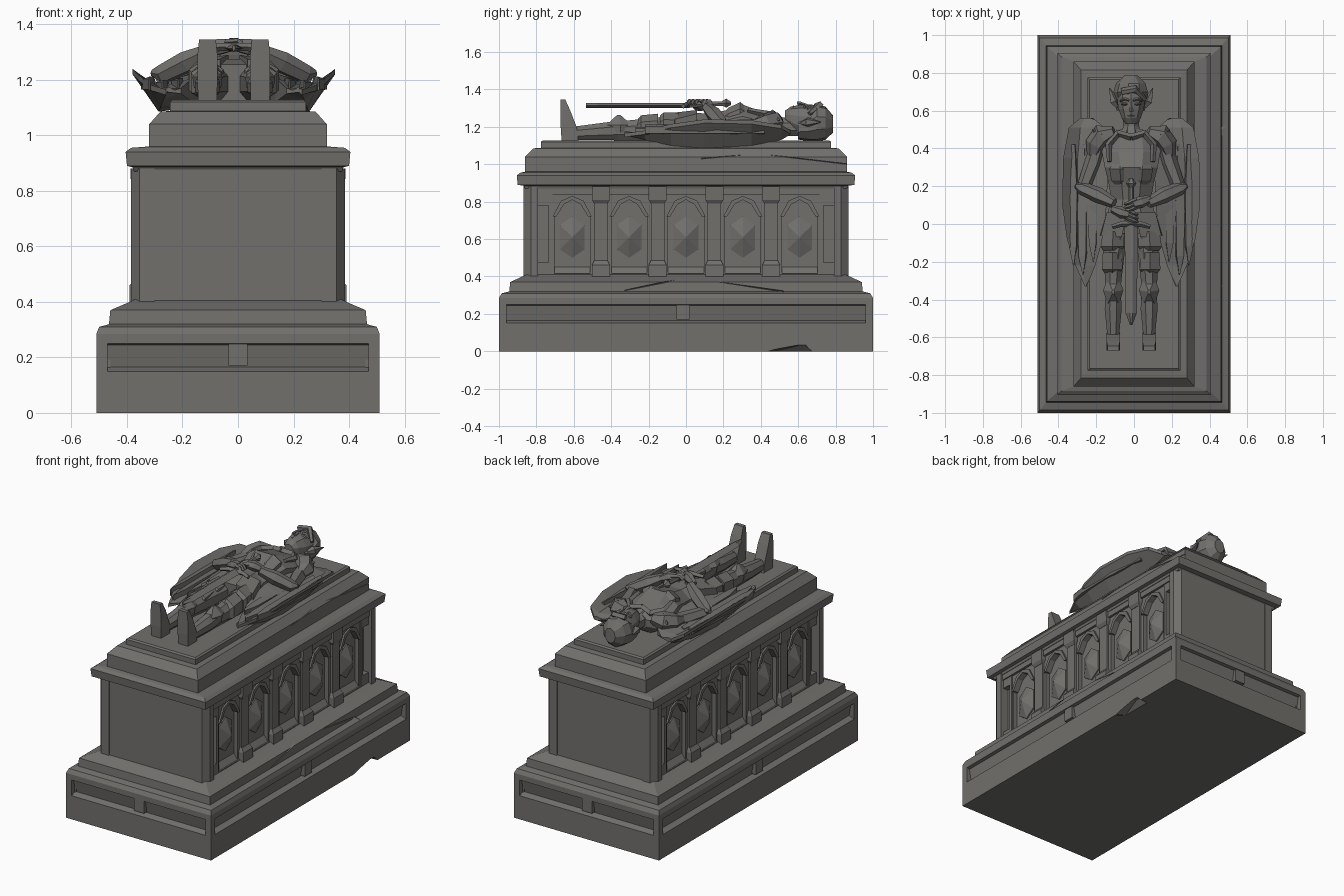
import bpy, bmesh, math
from mathutils import Vector

stone = bpy.data.materials.new("dark grey stone")
stone.diffuse_color = (0.165, 0.16, 0.15, 1)
FX = -0.015  # the effigy lies slightly off centre


def make(name, solids, mirror=False, loc_x=0.0):
    """Each solid is a list of rings; rings are bridged and capped."""
    bm = bmesh.new()
    for rings in solids:
        vs = [[bm.verts.new(p) for p in r] for r in rings]
        n = len(vs[0])
        for a, b in zip(vs, vs[1:]):
            for i in range(n):
                j = (i + 1) % n
                bm.faces.new((a[i], a[j], b[j], b[i]))
        bm.faces.new(vs[0][::-1])
        bm.faces.new(vs[-1])
    bmesh.ops.recalc_face_normals(bm, faces=bm.faces[:])
    me = bpy.data.meshes.new(name)
    bm.to_mesh(me)
    bm.free()
    me.materials.append(stone)
    ob = bpy.data.objects.new(name, me)
    bpy.context.collection.objects.link(ob)
    ob.location.x = loc_x
    if mirror:
        ob.modifiers.new("mirror", 'MIRROR').use_axis[0] = True
    return ob


def box(x0, x1, y0, y1, z0, z1):
    return [[(x0, y0, z), (x1, y0, z), (x1, y1, z), (x0, y1, z)] for z in (z0, z1)]


def stack(levels):
    """Rectangular moulding from (half x, half y, z) levels."""
    return [[(-a, -b, z), (a, -b, z), (a, b, z), (-a, b, z)] for a, b, z in levels]


def plate(outline, x0, x1):
    """Outline in (y, z) extruded along x."""
    return [[(x, y, z) for y, z in outline] for x in (x0, x1)]


def body(sections, n=8):
    """Loft along y from (y, x, z, rx, rz) sections."""
    out = []
    for y, x, z, rx, rz in sections:
        k = 1 / math.cos(math.pi / n)
        out.append([(x + rx * k * math.cos(2 * math.pi * (i + .5) / n), y,
                     z + rz * k * math.sin(2 * math.pi * (i + .5) / n)) for i in range(n)])
    return out


def limb(pts, n=6):
    """Tube through (x, y, z, radius) points."""
    P = [Vector(p[:3]) for p in pts]
    out = []
    for i, p in enumerate(P):
        q = (P[min(i + 1, len(P) - 1)] - P[max(i - 1, 0)]).to_track_quat('Z', 'Y')
        r = pts[i][3]
        out.append([p + q @ Vector((r * math.cos(2 * math.pi * k / n), r * math.sin(2 * math.pi * k / n), 0))
                    for k in range(n)])
    return out


def cut(ob, solid):
    c = make(ob.name + " cutter", [solid])
    c.hide_render = True
    c.hide_viewport = False
    c.display_type = 'WIRE'
    m = ob.modifiers.new("cut", 'BOOLEAN')
    m.operation, m.solver, m.object = 'DIFFERENCE', 'EXACT', c


# Plinth with a sunk band, chipped lower edge
plinth = make("plinth", [stack([(.51, 1, 0), (.51, 1, .15), (.475, .965, .165), (.49, .98, .245), (.51, 1, .25),
                                (.51, 1, .285), (.50, .985, .31), (.48, .965, .315), (.465, .945, .32),
                                (.46, .94, .37), (.39, .875, .40), (.37, .85, .41)])])
cut(plinth, [[(.44, .38, -.02), (.6, .36, -.02), (.6, .70, -.02), (.44, .69, -.02)],
             [(.49, .60, .03), (.6, .60, .05), (.6, .64, .05), (.49, .64, .03)]])

# Posts and centre blocks framing the sunk band
posts = []
for s in (-1, 1):
    posts += [box(.47, .51, *sorted((s * 1.0, s * .96)), .14, .26),
              box(.46, .50, *sorted((s * .97, s * .96)), .14, .26),
              box(0, .035, *sorted((s * .94, s * .995)), .17, .25)]
posts.append(box(.46, .505, -.05, .02, .17, .25))
make("plinth_posts", posts, True)

# Chest core with chamfered corner posts
make("chest_core", [stack([(.33, .865, .38), (.33, .865, .90)])])
ends = []
for s in (-1, 1):
    prof = [(.30, .79), (.385, .79), (.385, .83), (.355, .87), (.30, .87)]
    ends.append([[(x, s * y, z) for x, y in prof] for z in (.39, .88)])
make("chest_corner_posts", ends, True)

# Arcade on both long sides: bands, pilasters, arches and gems
make("chest_bands", [box(.3, .372, -.8, .8, .835, .885), box(.3, .365, -.8, .8, .385, .415)], True)
pil = []
for y in (-.455, -.152, .152, .455):
    pil += [box(.3, .37, y - .036, y + .036, .40, .86),
            [[(.3, y - w, z), (x, y - w, z), (x, y + w, z), (.3, y + w, z)]
             for z, w, x in ((.385, .048, .39), (.46, .048, .39), (.485, .036, .372))],
            [[(.3, y - w, z), (x, y - w, z), (x, y + w, z), (.3, y + w, z)]
             for z, w, x in ((.79, .036, .372), (.81, .048, .385), (.88, .048, .388))]]
make("pilasters", pil, True)

arches, gems, side = [], [], []
for k in range(-2, 3):
    c = k * .304
    for s in (-1, 1):
        q = lambda pts: [(c + s * y, z) for y, z in pts]
        arches += [plate(q([(.095, .41), (.125, .41), (.125, .72), (.095, .72)]), .32, .357),
                   plate(q([(.095, .72), (.125, .72), (.125, .84), (0, .84), (0, .815), (.05, .79)]), .32, .357),
                   plate(q([(.085, .72), (.105, .72), (.06, .805), (.045, .785)]), .32, .368),
                   plate(q([(0, .81), (.045, .785), (.06, .805), (0, .83)]), .32, .368)]
    o = [(0, .11), (.066, .065), (.066, -.065), (0, -.11), (-.066, -.065), (-.066, .065)]
    gems.append([[(x, c + y * f, .61 + z * f) for y, z in o] for x, f in ((.32, 1), (.338, 1), (.375, .06))])
    arches.append([[(.32, c - .1, .41), (.36, c - .1, .41), (.33, c - .1, .45)],
                   [(.32, c + .1, .41), (.36, c + .1, .41), (.33, c + .1, .45)]])
for s in (-1, 1):
    side += [box(.32, .365, *sorted((s * .715, s * .735)), .41, .84),
             box(.32, .365, *sorted((s * .72, s * .80)), .41, .475),
             box(.32, .365, *sorted((s * .72, s * .80)), .78, .84)]
make("niche_arches", arches, True)
make("niche_gems", gems, True)
make("end_panel_frames", side, True)

# Cornice and stepped lid
lid = make("lid", [stack([(.375, .86, .87), (.38, .87, .885), (.40, .90, .89), (.405, .905, .94), (.385, .885, .955),
                          (.32, .86, .96), (.32, .86, 1.04), (.28, .815, 1.085), (.245, .775, 1.088),
                          (.245, .775, 1.12), (.235, .765, 1.128)])])

# Cracks through the right side of lid and plinth
for ob, a, b in ((lid, (.325, .08, 1.03), (.325, .42, 1.06)), (lid, (.325, .40, 1.055), (.325, .87, 1.0)),
                 (plinth, (.47, -.33, .325), (.45, -.04, .385)), (plinth, (.47, .18, .37), (.46, .52, .32))):
    a, b = Vector(a), Vector(b)
    cut(ob, [[p + Vector(d) for d in ((-.015, 0, 0), (.03, 0, .008), (.03, 0, -.008))] for p in (a, b)])

# Wings: bowl-shaped loft along y, with three staggered feathers
wing = []
for y, xi, xo, zl, zo in ((.56, .20, .27, 1.16, 1.18), (.51, .14, .33, 1.13, 1.21), (.35, .12, .36, 1.10, 1.235),
                          (.10, .13, .365, 1.085, 1.24), (-.08, .15, .34, 1.10, 1.215),
                          (-.22, .19, .295, 1.13, 1.18), (-.33, .235, .245, 1.155, 1.165)):
    w = xo - xi
    wing.append([(xi, y, zl + .02), (xi + w * .6, y, zl), (xo, y, zo - .02), (xo, y, zo),
                 (xi + w * .68, y, (zl + zo) / 2 + .015), (xi, y, zo - .01)])
feathers = []
for x, y0, y1, z in ((.20, .40, -.20, 1.185), (.255, .42, -.27, 1.178), (.305, .42, -.22, 1.19)):
    feathers.append([[(x - w, y, z - .03), (x + w, y, z - .025), (x + w, y, z + .012), (x - w * .6, y, z + .022)]
                     for y, w in ((y0, .012), ((y0 + y1) / 2 + .05, .03), (y1 + .1, .024), (y1, .003))])
make("wings", [wing], True, FX)
make("wing_feathers", feathers, True, FX)

# Torso, waist and neck
make("torso", [body([(.50, 0, 1.20, .06, .05), (.46, 0, 1.195, .14, .07), (.38, 0, 1.20, .155, .09),
                     (.30, 0, 1.21, .14, .11), (.22, 0, 1.20, .12, .09), (.13, 0, 1.19, .105, .08),
                     (.04, 0, 1.19, .13, .085), (-.05, 0, 1.18, .14, .075)])], loc_x=FX)
make("neck", [body([(.46, 0, 1.21, .055, .06), (.52, 0, 1.20, .042, .05), (.60, 0, 1.20, .045, .05)])], loc_x=FX)
make("breastplate", [body([(.33, .06, 1.25, .035, .045), (.29, .06, 1.26, .055, .062),
                           (.23, .055, 1.24, .05, .055), (.19, .05, 1.23, .02, .03)], 6)], True, FX)
make("collar", [limb([(.0, .46, 1.275, .018), (.07, .48, 1.26, .02), (.12, .42, 1.27, .018),
                      (.115, .33, 1.29, .012)], 4)], True, FX)
make("belt_plates", [[[(.02, .06, 1.25), (.13, .06, 1.22), (.13, .06, 1.27), (.02, .06, 1.29)],
                      [(.05, -.07, 1.24), (.165, -.06, 1.20), (.16, -.06, 1.24), (.05, -.07, 1.275)]]], True, FX)

# Head with cropped hair, pointed ears and face
make("head", [body([(.53, 0, 1.255, .03, .03), (.56, 0, 1.245, .05, .06), (.61, 0, 1.23, .068, .083),
                    (.67, 0, 1.225, .075, .09), (.73, 0, 1.22, .07, .08), (.765, 0, 1.215, .04, .05)], 10)], loc_x=FX)
make("hair", [body([(.60, 0, 1.195, .072, .06), (.66, 0, 1.205, .085, .078), (.70, 0, 1.22, .088, .095),
                    (.745, 0, 1.22, .075, .085), (.785, 0, 1.215, .035, .045)], 9),
              limb([(-.05, .70, 1.31, .02), (.02, .715, 1.318, .02), (.075, .66, 1.27, .012)], 5)], loc_x=FX)
make("ears", [limb([(.07, .62, 1.22, .012), (.09, .65, 1.225, .026), (.115, .72, 1.225, .002)], 5)], True, FX)
make("face", [limb([(0, .595, 1.322, .013), (0, .61, 1.325, .01), (0, .66, 1.312, .005)], 4),
              limb([(-.022, .572, 1.298, .004), (0, .574, 1.308, .007), (.022, .572, 1.298, .004)], 4)], loc_x=FX)
make("brows", [limb([(.01, .655, 1.313, .007), (.035, .662, 1.31, .008), (.058, .65, 1.295, .005)], 4),
               limb([(.014, .635, 1.306, .004), (.032, .635, 1.31, .008), (.05, .635, 1.298, .004)], 4)], True, FX)

# Shoulder plates, arms and clasped hands
make("shoulder_plates", [limb([(.09, .49, 1.24, .03), (.15, .47, 1.225, .062), (.19, .42, 1.215, .055),
                               (.205, .36, 1.21, .03)], 6),
                         limb([(.15, .47, 1.25, .03), (.205, .50, 1.235, .004)], 4)], True, FX)
make("upper_arms", [limb([(.17, .43, 1.21, .04), (.20, .33, 1.20, .045), (.25, .20, 1.205, .036)])], True, FX)
make("forearms", [limb([(.295, .205, 1.225, .012), (.26, .19, 1.22, .036), (.17, .15, 1.265, .042),
                        (.09, .11, 1.305, .027)])], True, FX)
hands = []
for s, y in ((-1, .06), (1, .115)):
    hands.append(limb([(s * .10, y + .02, 1.30, .02), (s * .05, y, 1.32, .032), (s * .01, y - .01, 1.325, .025)]))
    for k in range(3):
        hands.append(limb([(s * .03, y + .015 - k * .02, 1.335, .011), (-s * .015, y - .005 - k * .02, 1.338, .011),
                           (-s * .035, y - .01 - k * .02, 1.32, .008)], 4))
make("hands", hands, loc_x=FX)

# Sword held point down along the body
make("sword_blade", [[[(-w, y, 1.313), (0, y, 1.30), (w, y, 1.313), (w * .25, y, 1.328), (-w * .25, y, 1.328)]
                      for y, w in ((.02, .036), (-.47, .03), (-.535, .006))]], loc_x=FX)
make("sword_hilt", [limb([(-.10, -.015, 1.31, .012), (-.05, 0, 1.318, .015), (.05, 0, 1.318, .015),
                          (.10, -.015, 1.31, .012)], 4),
                    limb([(0, .0, 1.315, .016), (0, .20, 1.325, .014)]),
                    limb([(0, .19, 1.325, .012), (0, .215, 1.327, .028), (0, .24, 1.325, .01)])], loc_x=FX)

# Legs with thigh plates, knee guards and upright feet
make("legs", [body([(0, .075, 1.185, .06, .07), (-.15, .09, 1.185, .056, .066), (-.30, .095, 1.18, .043, .055),
                    (-.36, .095, 1.18, .04, .052), (-.45, .095, 1.175, .045, .046), (-.60, .095, 1.165, .03, .036)])],
     True, FX)
make("thigh_plates", [body([(-.04, .095, 1.20, .055, .065), (-.12, .10, 1.20, .062, .066), (-.14, .10, 1.19, .05, .06)], 6),
                      body([(-.15, .10, 1.195, .05, .065), (-.24, .10, 1.19, .055, .062), (-.26, .1, 1.18, .04, .05)], 6)],
     True, FX)
make("knee_guards", [[[(.095 + x * f, -.36 + y * f, z) for x, y in ((-.054, .01), (-.03, .07), (.03, .07), (.054, .01),
                                                                 (.03, -.065), (-.03, -.065))]
                      for z, f in ((1.17, .9), (1.21, 1), (1.262, .15))]], True, FX)
make("feet", [[[(.095 - w, y0, z), (.095 + w, y0, z), (.095 + w, y1, z), (.095 - w, y1, z)]
               for z, w, y0, y1 in ((1.125, .034, -.665, -.575), (1.20, .036, -.67, -.585), (1.29, .036, -.67, -.62),
                                    (1.345, .030, -.67, -.645))]], True, FX)
